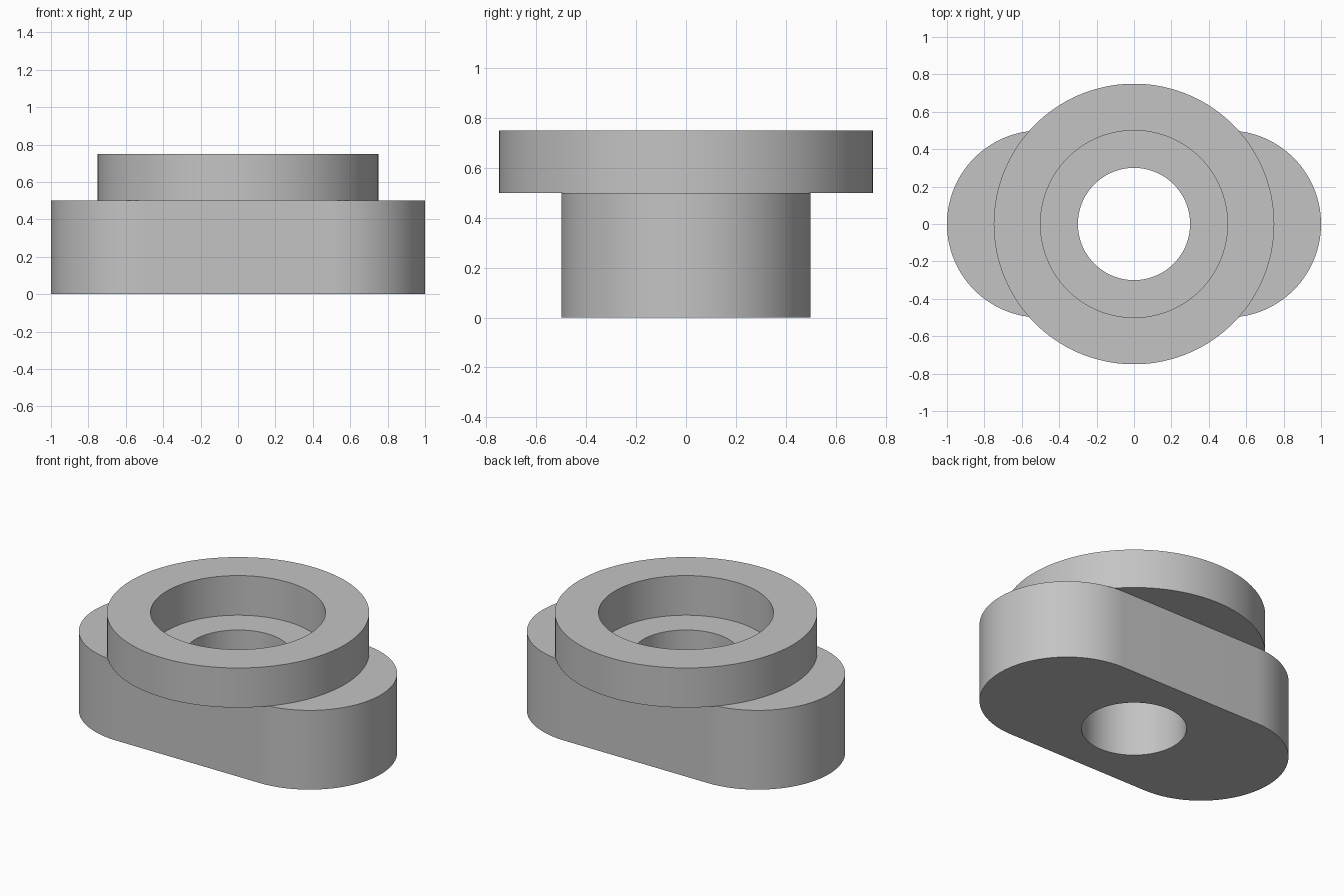
import bpy, bmesh
from math import cos, sin, pi, radians

cube = bpy.data.objects.get("Cube")
if cube:
    bpy.data.objects.remove(cube, do_unlink=True)

GREY = (0.55, 0.55, 0.55, 1)
metal = bpy.data.materials.new("plain grey")
metal.use_nodes = True
metal.diffuse_color = GREY
metal.node_tree.nodes["Principled BSDF"].inputs["Base Color"].default_value = GREY

HALF = 64            # segments in each half circle
COUNT = 2 * HALF + 2


def circle(radius):
    """Evenly spaced outline, starting just past the -y axis."""
    step = 2 * pi / COUNT
    return [(radius * cos(a), radius * sin(a))
            for a in (-pi / 2 + step * (i + 0.5) for i in range(COUNT))]


def stadium(radius, offset):
    """Two half circles joined by straight sides."""
    points = []
    for side in (1, -1):
        for i in range(HALF + 1):
            a = -pi / 2 + pi * i / HALF
            points.append((side * (offset + radius * cos(a)), side * radius * sin(a)))
    return points


def pierced_solid(name, outer, inner, bottom, top):
    """Solid between an outer outline and a hole outline."""
    bm = bmesh.new()
    loops = [[bm.verts.new((x, y, z)) for x, y in outline]
             for outline, z in ((outer, bottom), (outer, top), (inner, top), (inner, bottom))]
    for k in range(4):
        a, b = loops[k], loops[(k + 1) % 4]
        for i in range(COUNT):
            j = (i + 1) % COUNT
            bm.faces.new((a[i], a[j], b[j], b[i]))
    bmesh.ops.recalc_face_normals(bm, faces=bm.faces)
    mesh = bpy.data.meshes.new(name)
    bm.to_mesh(mesh)
    bm.free()
    mesh.materials.append(metal)
    obj = bpy.data.objects.new(name, mesh)
    bpy.context.collection.objects.link(obj)
    bpy.ops.object.select_all(action="DESELECT")
    obj.select_set(True)
    bpy.context.view_layer.objects.active = obj
    bpy.ops.object.shade_smooth_by_angle(angle=radians(30))
    return obj


# Rounded base with the through hole
pierced_solid("base_body", stadium(0.5, 0.5), circle(0.3), 0, 0.5)
# Wide collar whose bore forms the recess above the hole
pierced_solid("collar_ring", circle(0.75), circle(0.5), 0.5, 0.75)
